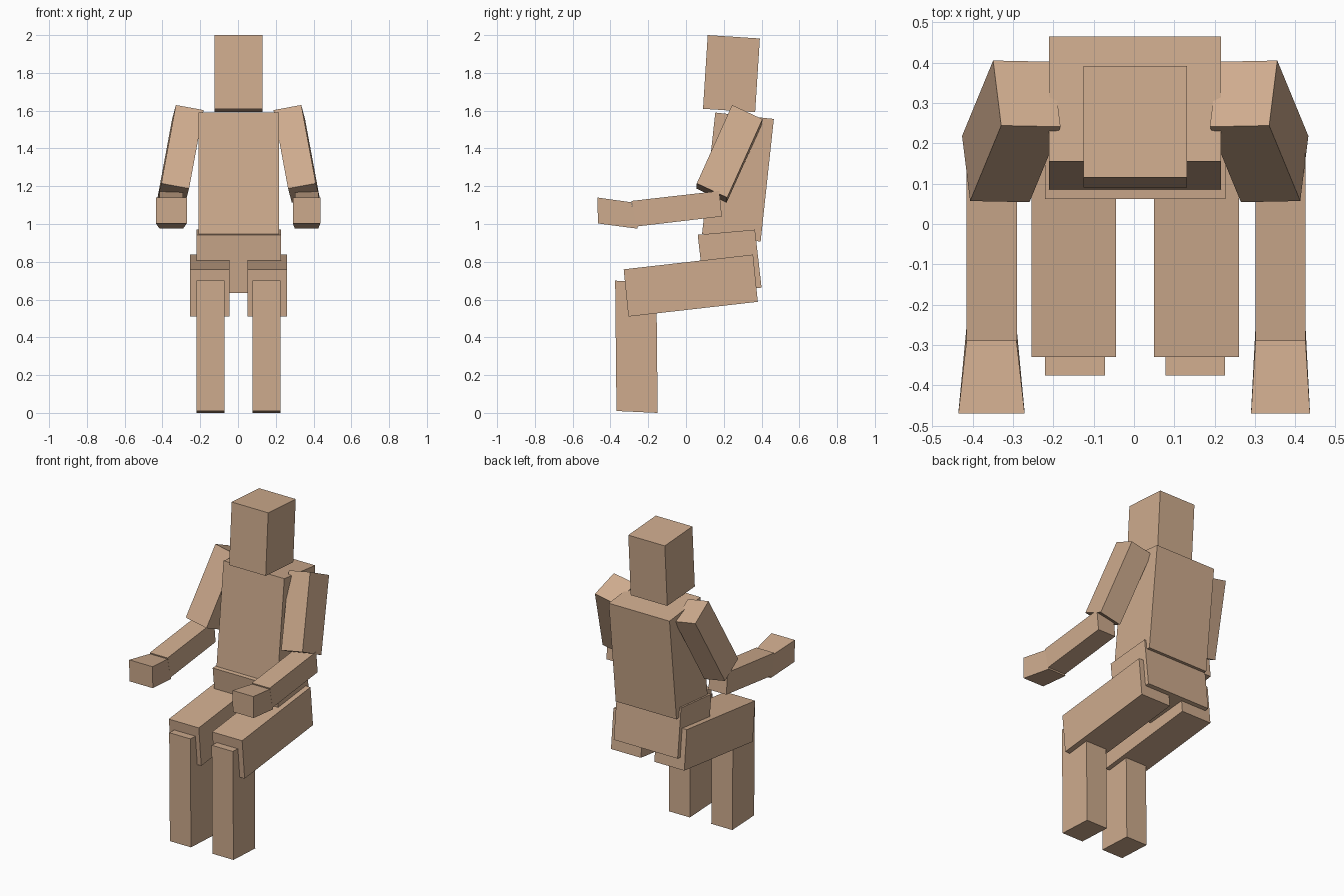
import bpy, bmesh
from mathutils import Vector

if "Cube" in bpy.data.objects:
    bpy.data.objects.remove(bpy.data.objects["Cube"])

MID = 0.003  # mirror plane of the body


def make(name, lower, upper):
    # Hexahedron from two matching quads of corners
    bm = bmesh.new()
    a = [bm.verts.new(p) for p in lower]
    b = [bm.verts.new(p) for p in upper]
    bm.faces.new(a)
    bm.faces.new(b)
    for i in range(4):
        j = (i + 1) % 4
        bm.faces.new((a[i], a[j], b[j], b[i]))
    bmesh.ops.recalc_face_normals(bm, faces=bm.faces)
    mesh = bpy.data.meshes.new(name)
    bm.to_mesh(mesh)
    bm.free()
    mat = bpy.data.materials.get("skin") or bpy.data.materials.new("skin")
    mat.diffuse_color = (0.62, 0.41, 0.27, 1)
    mat.use_nodes = True
    mat.node_tree.nodes["Principled BSDF"].inputs["Base Color"].default_value = mat.diffuse_color
    mesh.materials.append(mat)
    obj = bpy.data.objects.new(name, mesh)
    bpy.context.collection.objects.link(obj)
    return obj


def block(name, profile, cx, half, front_half=None):
    # Side profile (y, z), front two points first, widened across x
    f = front_half or half
    w = (f, f, half, half)
    make(name,
         [(cx - h, y, z) for h, (y, z) in zip(w, profile)],
         [(cx + h, y, z) for h, (y, z) in zip(w, profile)])


# Head, torso and pelvis
block("head", [(0.09, 1.61), (0.115, 2.0), (0.391, 1.982), (0.366, 1.592)], MID, 0.128)
block("torso", [(0.085, 0.947), (0.155, 1.59), (0.465, 1.556), (0.395, 0.907)], MID, 0.213)
block("pelvis", [(0.097, 0.636), (0.062, 0.943), (0.365, 0.97), (0.40, 0.663)], MID, 0.224)

for side, s in (("left", -1), ("right", 1)):
    # Legs
    block(side + "_thigh", [(-0.305, 0.51), (-0.33, 0.76), (0.355, 0.838), (0.38, 0.588)],
          MID + s * 0.152, 0.105)
    block(side + "_shin", [(-0.368, 0.01), (-0.375, 0.70), (-0.157, 0.69), (-0.15, 0.0)],
          MID + s * 0.149, 0.074)

    # Upper arm, slanted outward and forward from the shoulder
    top = Vector((0.332, 0.244, 1.63))
    down = Vector((0.077, -0.187, -0.415))
    inward = Vector((-0.147, -0.003, -0.027))
    back = Vector((0.020, 0.161, -0.075))
    quad = [top, top + inward, top + inward + back, top + back]
    flip = lambda p: (MID + s * p.x, p.y, p.z)
    make(side + "_upper_arm", [flip(p) for p in quad], [flip(p + down) for p in quad])

    # Forearm and flared hand
    cx = 0.363 if s > 0 else -0.353
    block(side + "_forearm", [(-0.262, 0.987), (-0.29, 1.122), (0.176, 1.175), (0.19, 1.04)],
          cx, 0.0625)
    block(side + "_hand", [(-0.466, 1.003), (-0.469, 1.14), (-0.29, 1.115), (-0.255, 0.975)],
          cx, 0.062, 0.073 if s > 0 else 0.082)
